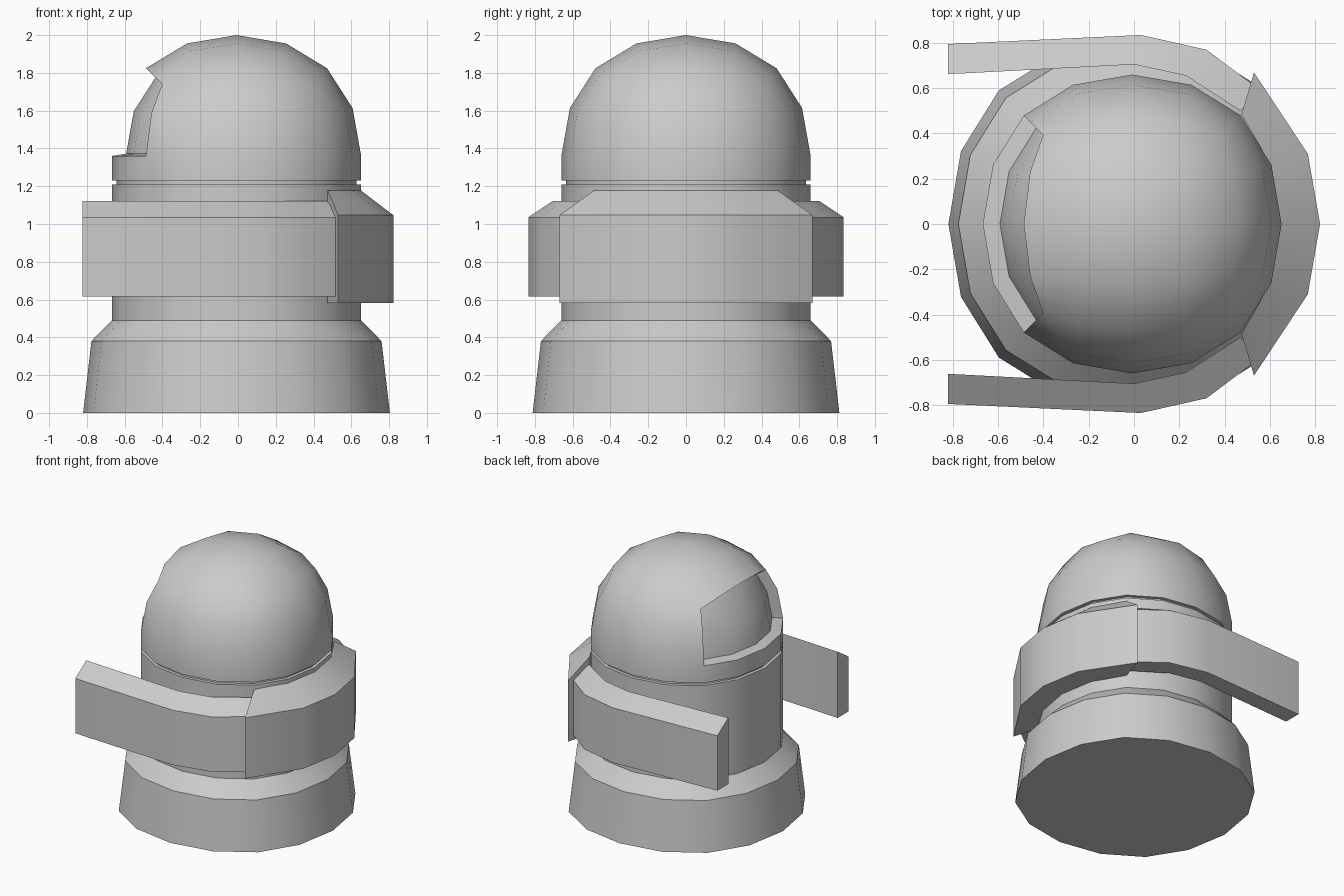
import bpy, bmesh
from mathutils import Vector

if "Cube" in bpy.data.objects:
    bpy.data.objects.remove(bpy.data.objects["Cube"])

CX, CZ, R = -0.008, 1.36, 0.66


def finish(ob):
    bpy.ops.object.select_all(action='DESELECT')
    ob.select_set(True)
    bpy.context.view_layer.objects.active = ob
    bpy.ops.object.shade_smooth_by_angle(angle=0.5236)


# Body: rounded cube dome, its equator drawn down into neck, waist and base
bpy.ops.mesh.primitive_cube_add(size=2)
body = bpy.context.object
body.name = "domed_body"
sub = body.modifiers.new("round", 'SUBSURF')
sub.levels = 2
bpy.ops.object.modifier_apply(modifier="round")
bm = bmesh.new()
bm.from_mesh(body.data)
top = max(v.co.z for v in bm.verts)
for v in bm.verts:
    v.co = Vector((v.co.x * R / top, v.co.y * R / top, v.co.z * (2 - CZ) / top))
visor = [f for f in bm.faces
         if (c := f.calc_center_median()).z > 0 and -c.x > max(abs(c.y), c.z)]
bmesh.ops.delete(bm, geom=[v for v in bm.verts if v.co.z < -0.01], context='VERTS')

ring = [e for e in bm.edges if e.is_boundary]
prev = R
for r, z in [(R, 1.23), (0.635, 1.23), (0.635, 1.208), (R, 1.208),
             (R, 0.49), (0.768, 0.38), (0.812, 0)]:
    geom = bmesh.ops.extrude_edge_only(bm, edges=ring)["geom"]
    ring = [g for g in geom if isinstance(g, bmesh.types.BMEdge)]
    for v in {v for e in ring for v in e.verts}:
        v.co = Vector((v.co.x * r / prev, v.co.y * r / prev, z - CZ))
    prev = r
bmesh.ops.contextual_create(bm, geom=ring)

# Visor opening sunk into one upper side of the dome
bmesh.ops.inset_region(bm, faces=visor, thickness=0, depth=0, use_boundary=True)
for v in {v for f in visor for v in f.verts}:
    v.co *= 0.885
    v.co.z += 0.012
bmesh.ops.translate(bm, verts=bm.verts, vec=(CX, 0, CZ))
bmesh.ops.recalc_face_normals(bm, faces=bm.faces)
bm.to_mesh(body.data)
bm.free()
finish(body)


def band(name, path, z0, z_in, z_out, side=1):
    """Strip with a sloped top, from (inner x, y, outer x, y) stations."""
    bm = bmesh.new()
    rows = [[bm.verts.new(p) for p in (
        (ix, iy * side, z0), (ox, oy * side, z0),
        (ox, oy * side, z_out), (ix, iy * side, z_in))]
        for ix, iy, ox, oy in path]
    for a, b in zip(rows, rows[1:]):
        for i in range(4):
            j = (i + 1) % 4
            bm.faces.new((a[i], a[j], b[j], b[i]))
    bm.faces.new(rows[0])
    bm.faces.new(rows[-1])
    bmesh.ops.recalc_face_normals(bm, faces=bm.faces)
    me = bpy.data.meshes.new(name)
    bm.to_mesh(me)
    bm.free()
    ob = bpy.data.objects.new(name, me)
    bpy.context.collection.objects.link(ob)
    finish(ob)


# Two arms reaching forward around the body
arm = [(-0.822, 0.662, -0.822, 0.795), (0, 0.705, 0.03, 0.835),
       (0.23, 0.655, 0.32, 0.77), (0.47, 0.50, 0.56, 0.59)]
for name, s in (("left_arm", 1), ("right_arm", -1)):
    band(name, arm, 0.615, 1.122, 1.035, s)

# Thick plate wrapping the rear and joining the arms
half = [(0.475, 0.485, 0.53, 0.67), (0.605, 0.26, 0.768, 0.31)]
plate = half + [(0.65, 0, 0.822, 0)] + [(a, -b, c, -d) for a, b, c, d in half[::-1]]
band("rear_plate", plate, 0.582, 1.178, 1.047)
